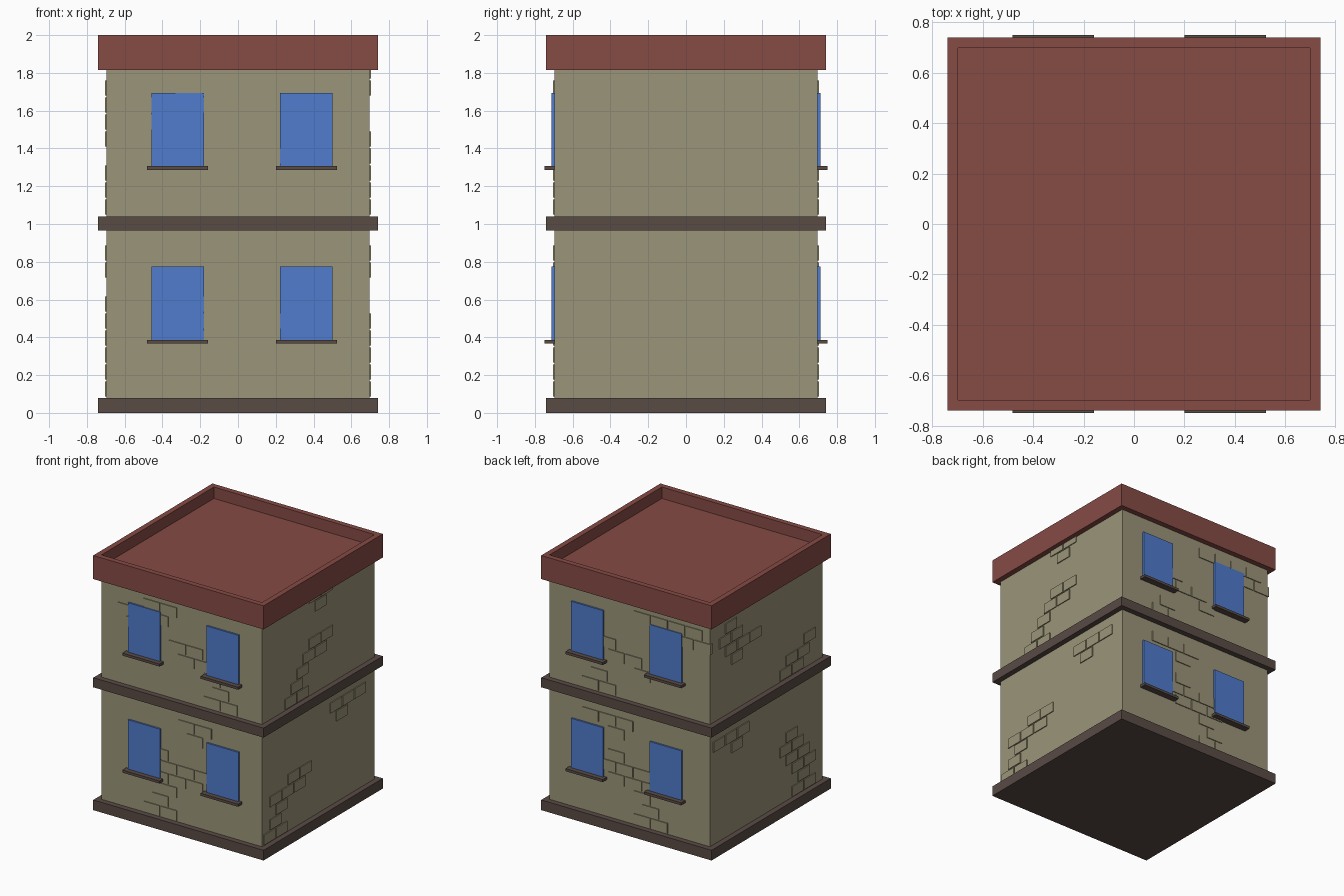
import bpy, bmesh
from mathutils import Matrix, Vector

if "Cube" in bpy.data.objects:
    bpy.data.objects.remove(bpy.data.objects["Cube"], do_unlink=True)


def material(name, *rgb):
    mat = bpy.data.materials.new(name)
    mat.use_nodes = True
    mat.diffuse_color = (*rgb, 1)
    mat.node_tree.nodes["Principled BSDF"].inputs["Base Color"].default_value = (*rgb, 1)
    return mat


WALL = material("sandy wall", 0.33, 0.3, 0.19)
ROOF = material("brick red roof", 0.24, 0.07, 0.06)
TRIM = material("dark brown trim", 0.1, 0.07, 0.06)
GLASS = material("window blue", 0.08, 0.2, 0.61)


def add_box(bm, low, high):
    low, high = Vector(low), Vector(high)
    size = Matrix.Diagonal((*(high - low), 1))
    bmesh.ops.create_cube(bm, size=1, matrix=Matrix.Translation((low + high) / 2) @ size)


def add_wall_box(bm, axis, sign, depth, along, bottom, top):
    """Box resting on the wall that faces along the given axis and sign."""
    inner, outer = sorted((sign * 0.68, sign * depth))
    low, high = (along[0], inner), (along[1], outer)
    if axis == "x":
        low, high = low[::-1], high[::-1]
    add_box(bm, (*low, bottom), (*high, top))


def finish(name, bm, mat):
    bmesh.ops.recalc_face_normals(bm, faces=bm.faces)
    mesh = bpy.data.meshes.new(name)
    bm.to_mesh(mesh)
    bm.free()
    mesh.materials.append(mat)
    obj = bpy.data.objects.new(name, mesh)
    bpy.context.collection.objects.link(obj)


def slab(name, half, bottom, top, mat):
    bm = bmesh.new()
    add_box(bm, (-half, -half, bottom), (half, half, top))
    finish(name, bm, mat)


# Walls and the two trim courses
OVERHANG = 0.74
slab("walls", 0.697, 0.04, 1.85, WALL)
slab("base_course", OVERHANG, 0, 0.08, TRIM)
slab("middle_course", OVERHANG, 0.965, 1.04, TRIM)

# Flat roof with a sunken deck inside its parapet
bm = bmesh.new()
add_box(bm, (-OVERHANG, -OVERHANG, 1.815), (OVERHANG, OVERHANG, 2))
bm.normal_update()
deck = max(bm.faces, key=lambda face: face.calc_center_median().z)
bmesh.ops.inset_region(bm, faces=[deck], thickness=0.06)
sunken = bmesh.ops.extrude_discrete_faces(bm, faces=[deck])["faces"][0]
bmesh.ops.translate(bm, verts=sunken.verts, vec=(0, 0, -0.09))
finish("parapet_roof", bm, ROOF)


# Windows and sills, two per storey on the front and back
def add_window(label, sign, x, sill_top):
    pane, sill = bmesh.new(), bmesh.new()
    add_wall_box(pane, "y", sign, 0.711, (x - 0.139, x + 0.139), sill_top, sill_top + 0.387)
    add_wall_box(sill, "y", sign, 0.748, (x - 0.162, x + 0.162), sill_top - 0.02, sill_top)
    finish(label + "_window", pane, GLASS)
    finish(label + "_sill", sill, TRIM)


for face, sign in (("front", -1), ("back", 1)):
    for storey, sill_top in (("lower", 0.387), ("upper", 1.306)):
        for hand, x in (("right", -0.32), ("left", 0.362)):
            add_window(f"{face}_{storey}_{hand}", sign, x, sill_top)


# Raised bricks in leaning clusters laid in running bond
HALF_BRICK, COURSE, JOINT = 0.075, 0.09, 0.01


class BrickWall:
    def __init__(self, name, axis, sign, origin):
        self.name, self.axis, self.sign, self.origin = name, axis, sign, origin
        self.bm = bmesh.new()

    def cluster(self, base, course, column, lean, *counts):
        """Each course upwards shifts by lean half bricks and holds counts[i] bricks."""
        for i, count in enumerate(counts):
            z = base + (course + i) * COURSE
            for n in range(count):
                u = self.origin + HALF_BRICK * (column + lean * i + 2 * n)
                along = (u, u + 2 * HALF_BRICK - JOINT)
                add_wall_box(self.bm, self.axis, self.sign, 0.704, along, z, z + COURSE - JOINT)

    def done(self):
        finish(self.name + "_bricks", self.bm, WALL)


LOWER, UPPER = 0.087, 1.05
front = BrickWall("front", "y", -1, -0.03)
back = BrickWall("back", "y", 1, -0.03)
left = BrickWall("left_side", "x", 1, -0.005)
right = BrickWall("right_side", "x", -1, -0.005)

# The front and back share the clusters between their lower windows
for wall in (front, back):
    wall.cluster(LOWER, 0, -4, 1, 2, 1, 1)
    wall.cluster(LOWER, 3, -3, 1, 3, 3)
front.cluster(LOWER, 5, -3, 0, 1)
front.cluster(LOWER, 7, 1, -1, 1, 2)
front.cluster(UPPER, 0, 3, 1, 2, 1)
front.cluster(UPPER, 2, 3, -3, 1, 2)
front.cluster(UPPER, 4, -1, 0, 2)
front.cluster(UPPER, 5, -6, -1, 1, 1)
front.cluster(UPPER, 6, -3, -1, 1, 2)

back.cluster(LOWER, 5, 1, 0, 1)
back.cluster(LOWER, 7, 1, -1, 1, 3)
back.cluster(UPPER, 0, 2, 1, 2, 1)
back.cluster(UPPER, 2, -2, 1, 1, 2)
back.cluster(UPPER, 4, 2, 0, 1)
back.cluster(UPPER, 6, -9, 1, 2, 4)

left.cluster(LOWER, 0, -9, 1, 2, 1, 1)
left.cluster(LOWER, 3, -8, 3, 3, 2)
left.cluster(LOWER, 7, 3, -1, 1, 3)
left.cluster(UPPER, 0, -5.5, 1, 2, 1, 1, 2, 2)
left.cluster(UPPER, 7, -0.5, -1, 1, 2)

right.cluster(LOWER, 0, -8, 1, 2, 1)
right.cluster(LOWER, 2, -8, 1, 2, 2, 2, 1)
right.cluster(LOWER, 7, 4, -1, 1, 3)
right.cluster(UPPER, 0, -6, -1, 2, 2, 1)
right.cluster(UPPER, 4, 4, -3, 1, 3)
right.cluster(UPPER, 6, 4, 1, 2, 1)

for wall in (front, back, left, right):
    wall.done()
